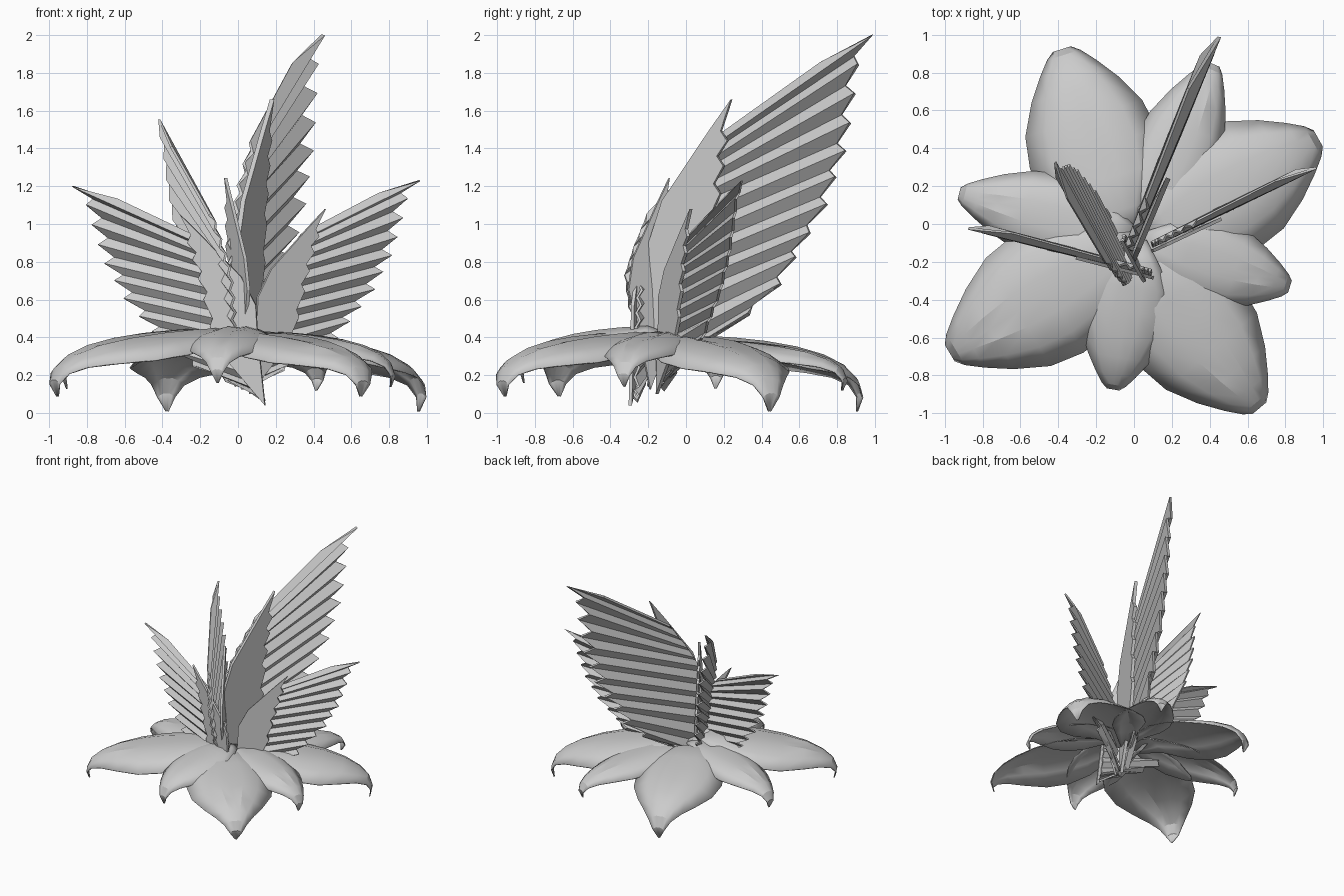
import bpy, math
from mathutils import Vector

cube = bpy.data.objects.get("Cube")
if cube:
    bpy.data.objects.remove(cube)

grey = bpy.data.materials.new("soft_grey")
grey.use_nodes = True
grey.diffuse_color = (0.6, 0.6, 0.6, 1)
grey.node_tree.nodes["Principled BSDF"].inputs["Base Color"].default_value = (0.6, 0.6, 0.6, 1)


def make(name, verts, faces, thickness, smooth_angle=None):
    mesh = bpy.data.meshes.new(name)
    mesh.from_pydata([tuple(v) for v in verts], [], faces)
    mesh.materials.append(grey)
    obj = bpy.data.objects.new(name, mesh)
    bpy.context.collection.objects.link(obj)
    if smooth_angle:
        bpy.ops.object.select_all(action='DESELECT')
        obj.select_set(True)
        bpy.context.view_layer.objects.active = obj
        bpy.ops.object.shade_smooth_by_angle(angle=math.radians(smooth_angle))
    mod = obj.modifiers.new("thickness", 'SOLIDIFY')
    mod.thickness = thickness
    mod.offset = 0
    return obj


def grid_faces(rows, cols):
    return [(i * cols + j, i * cols + j + 1, (i + 1) * cols + j + 1, (i + 1) * cols + j)
            for i in range(rows - 1) for j in range(cols - 1)]


# Petals: stations of (reach, height, width), swept from the centre to the tip
STATIONS = [(0, .85, .15), (.15, 1, .53), (.32, .98, .88), (.48, .94, 1), (.64, .87, .92),
            (.79, .76, .68), (.9, .62, .44), (.97, .45, .26), (1, .24, .14), (.985, 0, .02)]
ACROSS = [-1, -.65, -.28, 0, .28, .65, 1]


def petal(name, base, x, y, tip_z, top_z, half_width):
    base = Vector((*base, 0))
    reach = Vector((x, y, 0)) - base
    side = Vector((-reach.y, reach.x, 0)).normalized()
    verts = []
    for r, h, w in STATIONS:
        spine = base + reach * r + Vector((0, 0, tip_z + h * (top_z - tip_z)))
        w *= half_width
        for u in ACROSS:
            droop = w * ((.2 + .28 * r) * u * u + (.06 if u == 0 else 0))
            verts.append(spine + side * w * u - Vector((0, 0, droop)))
    make(name, verts, grid_faces(len(STATIONS), len(ACROSS)), .008, 25)


petal("large_petal_back", (-.06, -.09), -.38, .92, .01, .41, .35)
petal("large_petal_left", (.03, -.08), .97, .45, .01, .41, .35)
petal("large_petal_front", (-.04, -.14), .66, -.97, .09, .43, .34)
petal("large_petal_right", (.03, -.08), -.97, -.68, .09, .45, .36)
petal("small_petal_back", (.03, -.08), .42, .84, .12, .39, .23)
petal("small_petal_left", (.03, -.08), .82, -.33, .14, .43, .23)
petal("small_petal_front", (.03, -.08), -.11, -.87, .16, .46, .24)
petal("small_petal_right", (.03, -.08), -.92, .16, .13, .42, .23)

# Wing pattern in its own plane: leading edge, notched covert edge, feather tips
LEADING = [(0, 0), (.04, .36), (.05, .53), (.13, .68), (.21, .76), (.36, .91), (.465, 1.01)]
COVERT = [(.405, .9), (.425, .86), (.375, .81), (.395, .77), (.345, .71), (.365, .67),
          (.315, .6), (.335, .56), (.285, .46), (.3, .42), (.21, .24)]
TIPS = [(1.055, 1.16), (.98, 1.06), (.95, .955), (.915, .85), (.88, .75), (.825, .66),
        (.775, .565), (.69, .47), (.62, .39), (.545, .3), (.4, .21), (.22, .13)]
ROOTS = [(.34, .87), (.2, .73), (.1, .61), (.06, .45), (.05, .3), (.03, .1), (.01, .02)]


def along(path, t):
    k = min(int(t * (len(path) - 1)), len(path) - 2)
    return Vector(path[k]).lerp(Vector(path[k + 1]), t * (len(path) - 1) - k)


def wing(name, base, azimuth, scale, turn, lean, side, flare):
    a, turn, lean = map(math.radians, (azimuth, turn, lean))
    out = Vector((math.cos(a), math.sin(a), 0))
    flat = Vector((-math.sin(a), math.cos(a), 0))
    up = Vector((0, 0, 1)) * math.cos(lean) + flat * math.sin(lean)
    normal = flat * math.cos(lean) - Vector((0, 0, 1)) * math.sin(lean)

    def place(p, depth):
        r = p[0] * math.cos(turn) - p[1] * math.sin(turn)
        z = p[0] * math.sin(turn) + p[1] * math.cos(turn)
        return Vector(base) + (out * r + up * z + normal * depth * side) * scale

    # Pleated feathers: ridges end at tips, valleys end at notches
    ends = [Vector((.82, 1.09))]
    for i, tip in enumerate(TIPS):
        ends.append(Vector(tip))
        following = Vector(TIPS[min(i + 1, len(TIPS) - 1)])
        ends.append(Vector(tip).lerp(following, .55) - Vector((.06, .01)))
    verts = []
    for i, end in enumerate(ends):
        root = along(ROOTS, i / (len(ends) - 1))
        depth = .018 if i % 2 else -.018
        verts += [place(root, depth * .6), place(end, depth)]
    make(name + "_feathers", verts, grid_faces(len(ends), 2), .014 * scale)

    # Flat covert plate, flaring away from the feathers towards its point
    outline = [place(p, .026 + flare * p[1]) for p in LEADING + COVERT]
    make(name + "_covert", outline, [list(range(len(outline)))], .018 * scale)


wing("tall_left_wing", (-.03, -.135, .14), 68, 1.42, 9, 0, -1, .012)
wing("low_left_wing", (.05, -.13, .1), 26, .965, .6, 0, -1, .015)
wing("low_right_wing", (.15, -.27, .04), 165.5, 1, 0, 0, 1, 0)
wing("tall_right_wing", (0, -.2, .12), 112.5, 1.01, 18.2, 8, -1, .11)
